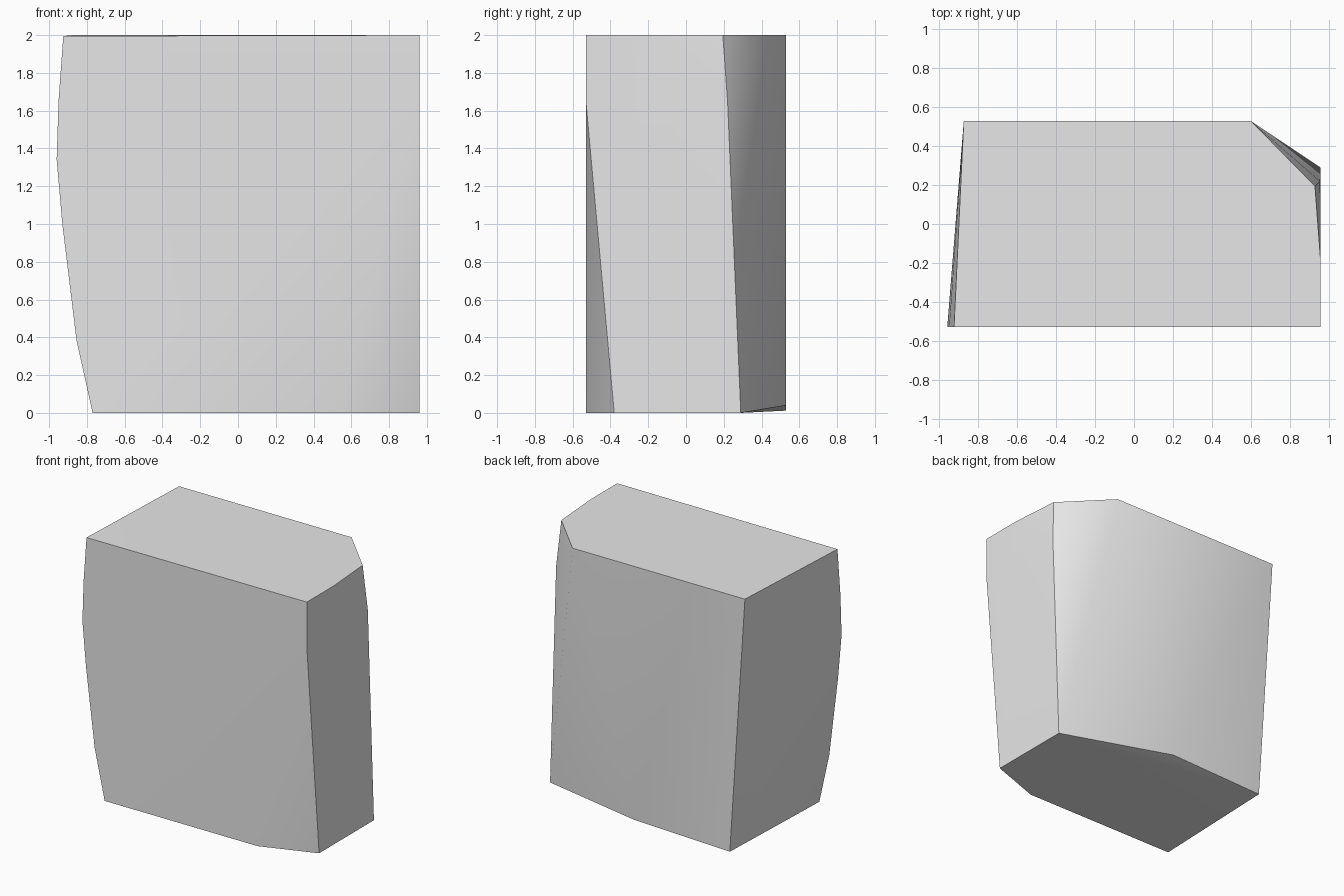
import bpy
import bmesh
import math

cube = bpy.data.objects.get("Cube")
if cube:
    bpy.data.objects.remove(cube, do_unlink=True)

FRONT, BACK, RIGHT = -0.53, 0.53, 0.96

# Bulging outline of the front face on the -x side: (x, z)
bulge = [(-0.925, 1.995), (-0.95, 1.65), (-0.96, 1.34),
         (-0.93, 1.0), (-0.855, 0.385), (-0.77, 0.0)]
corners = [(x, FRONT, z) for x, z in bulge]

# Front corner on the +x side, chamfered towards the foot
corners += [(RIGHT, FRONT, 2.0), (RIGHT, FRONT, 1.65),
            (RIGHT, -0.38, 0.0), (0.54, FRONT, 0.0)]

# Upper rim and chipped edge of the +x side
corners += [(RIGHT, -0.20, 2.0), (0.93, 0.195, 2.0),
            (0.957, 0.22, 1.65), (RIGHT, 0.29, 0.0)]

# Back face
corners += [(0.60, BACK, 2.0), (-0.875, BACK, 2.0),
            (-0.746, BACK, 0.012), (0.07, BACK, 0.04)]

# Wrap the corners into one convex block
bm = bmesh.new()
for c in corners:
    bm.verts.new(c)
bmesh.ops.convex_hull(bm, input=bm.verts[:], use_existing_faces=False)
loose = [v for v in bm.verts if not v.link_faces]
bmesh.ops.delete(bm, geom=loose, context='VERTS')
bmesh.ops.dissolve_limit(bm, angle_limit=math.radians(0.3),
                         verts=bm.verts[:], edges=bm.edges[:])
bmesh.ops.recalc_face_normals(bm, faces=bm.faces[:])
mesh = bpy.data.meshes.new("stone_block")
bm.to_mesh(mesh)
bm.free()

block = bpy.data.objects.new("stone_block", mesh)
bpy.context.collection.objects.link(block)

# Plain light grey
grey = bpy.data.materials.new("light_grey")
grey.use_nodes = True
colour = (0.8, 0.8, 0.8, 1.0)
grey.diffuse_color = colour
for node in grey.node_tree.nodes:
    if node.type == 'BSDF_PRINCIPLED':
        node.inputs["Base Color"].default_value = colour
mesh.materials.append(grey)

# Soft facets, crisp rims
bpy.ops.object.select_all(action='DESELECT')
block.select_set(True)
bpy.context.view_layer.objects.active = block
bpy.ops.object.shade_smooth_by_angle(angle=math.radians(30))
